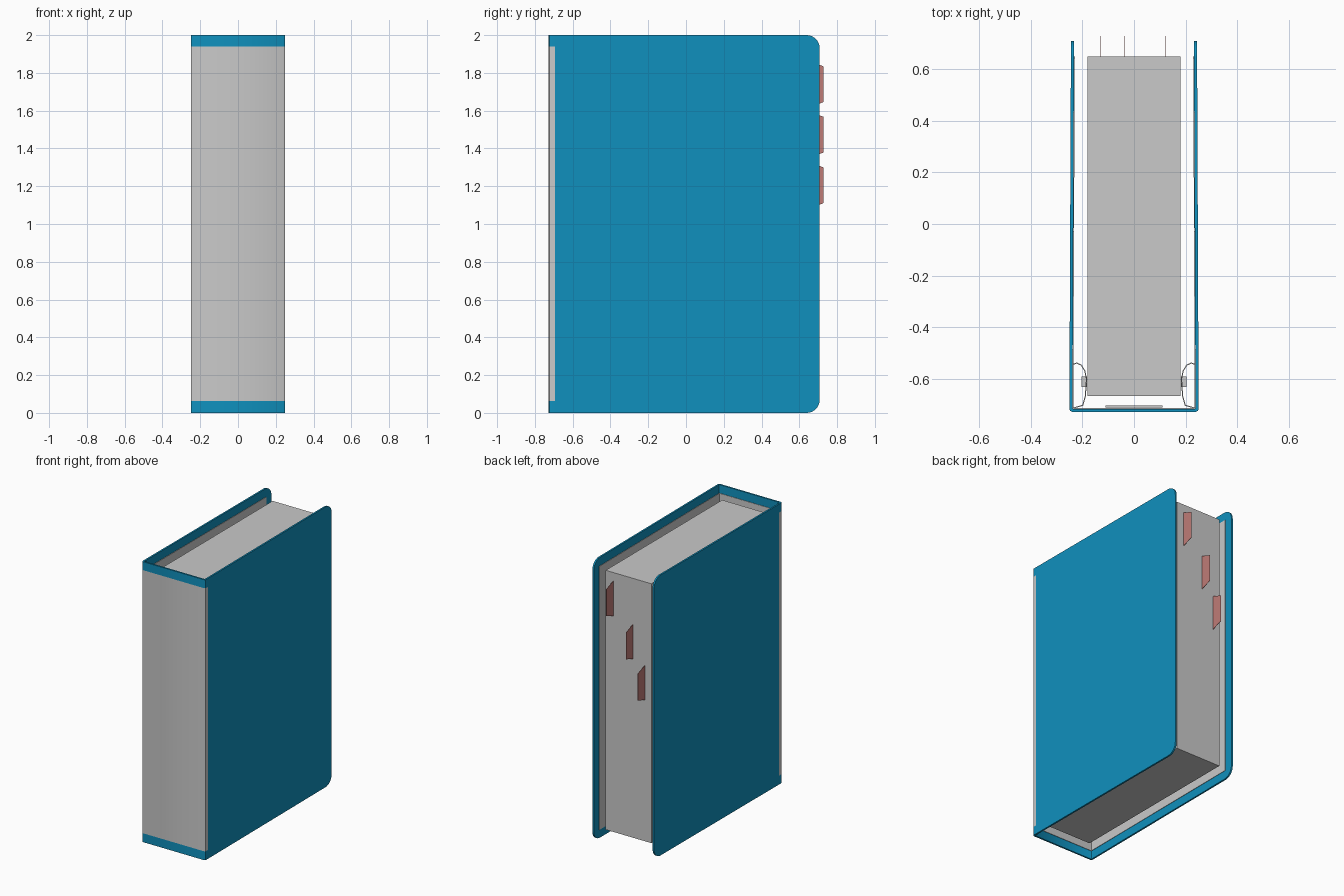
import bpy, bmesh, math
from mathutils import Vector

if "Cube" in bpy.data.objects:
    bpy.data.objects.remove(bpy.data.objects["Cube"])


def material(name, rgb):
    m = bpy.data.materials.new(name)
    m.diffuse_color = (*rgb, 1)
    m.use_nodes = True
    m.node_tree.nodes["Principled BSDF"].inputs["Base Color"].default_value = m.diffuse_color
    return m


BLUE = material("cover blue", (0.005, 0.28, 0.51))
GREY = material("paper grey", (0.585, 0.585, 0.585))
PINK = material("tab pink", (0.52, 0.20, 0.185))


def make(name, bm, mat, smooth=False):
    bmesh.ops.recalc_face_normals(bm, faces=bm.faces)
    mesh = bpy.data.meshes.new(name)
    bm.to_mesh(mesh)
    bm.free()
    mesh.materials.append(mat)
    ob = bpy.data.objects.new(name, mesh)
    bpy.context.collection.objects.link(ob)
    if smooth:
        bpy.ops.object.select_all(action='DESELECT')
        ob.select_set(True)
        bpy.context.view_layer.objects.active = ob
        bpy.ops.object.shade_smooth_by_angle(angle=math.radians(35))
    return ob


def prism(name, pts, place, lo, hi, mat, smooth=False):
    """Close a 2D outline into a solid; place(u, v, w) maps it to 3D."""
    bm = bmesh.new()
    a = [bm.verts.new(place(u, v, lo)) for u, v in pts]
    b = [bm.verts.new(place(u, v, hi)) for u, v in pts]
    bm.faces.new(a)
    bm.faces.new(b)
    for i in range(len(a)):
        j = (i + 1) % len(a)
        bm.faces.new((a[i], a[j], b[j], b[i]))
    return make(name, bm, mat, smooth)


def thicken(path, t):
    """Outline of an open path given thickness to its left side."""
    p = [Vector(q) for q in path]
    out = []
    for i, q in enumerate(p):
        ns = []
        for d in ([q - p[i - 1]] if i else []) + ([p[i + 1] - q] if i < len(p) - 1 else []):
            d.normalize()
            ns.append(Vector((-d.y, d.x)))
        n = sum(ns, Vector((0, 0))).normalized()
        out.append(q + n * t / max(n.dot(ns[0]), 0.4))
    return [tuple(q) for q in p] + [tuple(q) for q in reversed(out)]


def upright(u, v, w):
    return (u, v, w)


Y_HINGE, Y_EDGE = -0.693, 0.708


def outer_x(y):
    # the covers lean in slightly towards the open edge
    return 0.25 - 0.006 * (y - Y_HINGE) / (Y_EDGE - Y_HINGE)


# covers: boards with two rounded corners at the open edge
r = 0.07
outline = [(Y_HINGE, 0), (Y_HINGE, 2)]
for zc, a0 in ((2 - r, 90), (r, 0)):
    for i in range(9):
        a = math.radians(a0 - 90 * i / 8)
        outline.append((Y_EDGE - r + r * math.cos(a), zc + r * math.sin(a)))
for side, s in (("right", 1), ("left", -1)):
    prism(side + "_cover", outline,
          lambda u, v, w, s=s: (s * (outer_x(u) - w), u, v), 0, 0.012, BLUE, True)

# spine: wrapped channel in three bands
half = [(-0.25, Y_HINGE), (-0.25, -0.715), (-0.248, -0.722), (-0.24, -0.727)]
channel = thicken(half + [(-x, y) for x, y in reversed(half)], 0.012)
for name, lo, hi, mat in (("spine_lower_band", 0, 0.063, BLUE),
                          ("spine_label", 0.063, 1.94, GREY),
                          ("spine_upper_band", 1.94, 2, BLUE)):
    prism(name, channel, upright, lo, hi, mat, True)

# paper lining inside the covers and spine
side = [(-outer_x(0.648) + 0.012, 0.648), (-0.238, -0.715)]
lining = thicken(side + [(-x, y) for x, y in reversed(side)], 0.003)
prism("inner_lining", lining, upright, 0.06, 1.94, GREY)

# page block
prism("page_block", [(-0.18, -0.665), (0.18, -0.665), (0.18, 0.648), (-0.18, 0.648)],
      upright, 0.075, 1.925, GREY)

# spine plate and small curled clips holding the pages
prism("spine_plate", [(-0.11, -0.711), (0.11, -0.711), (0.11, -0.702), (-0.11, -0.702)],
      upright, 0.3, 1.7, GREY)
clip = [(0.235, -0.71), (0.2, -0.7), (0.19, -0.665), (0.186, -0.6), (0.192, -0.57),
        (0.205, -0.548), (0.222, -0.54), (0.234, -0.545)]
for side_name, s in (("right", 1), ("left", -1)):
    for n, z in enumerate((0.55, 1.4)):
        prism(f"{side_name}_clip_{n}", thicken(clip, 0.004),
              lambda u, v, w, s=s: (s * u, v, w), z, z + 0.1, GREY, True)
        prism(f"{side_name}_clip_pin_{n}",
              [(0.181, -0.63), (0.203, -0.63), (0.203, -0.59), (0.181, -0.59)],
              lambda u, v, w, s=s: (s * u, v, w), z + 0.03, z + 0.07, GREY)

# tapered page marker tabs
for n, (x, z) in enumerate(((0.121, 1.74), (-0.035, 1.473), (-0.128, 1.205))):
    prism(f"page_tab_{n}",
          [(0.645, z - 0.125), (0.727, z - 0.095), (0.727, z + 0.095), (0.645, z + 0.125)],
          lambda u, v, w: (w, u, v), x - 0.001, x + 0.001, PINK)
